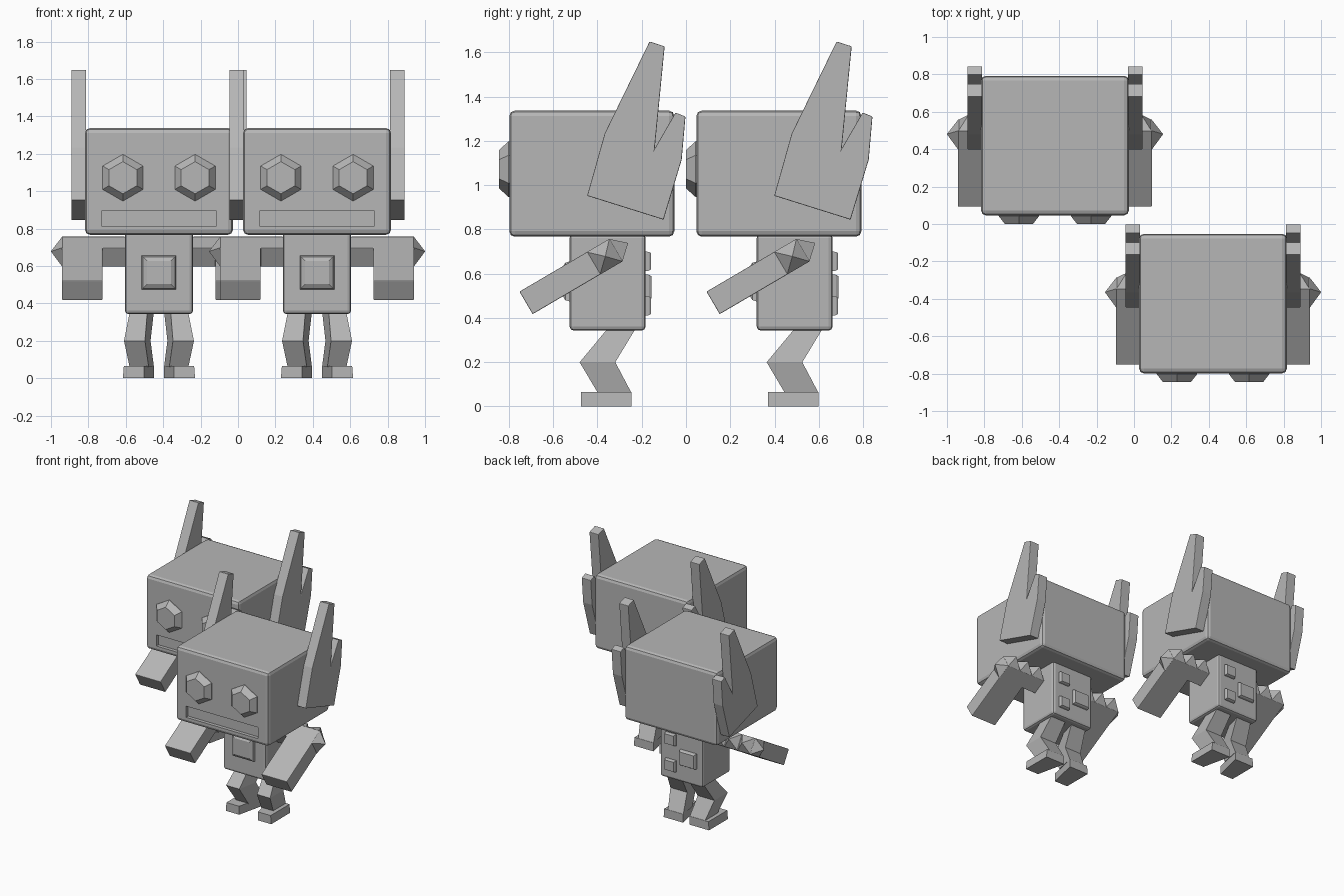
import bpy, bmesh, math
from mathutils import Vector

if "Cube" in bpy.data.objects:
    bpy.data.objects.remove(bpy.data.objects["Cube"])

grey = bpy.data.materials.new("plain grey")
grey.diffuse_color = (0.47, 0.47, 0.47, 1)
grey.use_nodes = True
grey.node_tree.nodes["Principled BSDF"].inputs["Base Color"].default_value = grey.diffuse_color


def finish(name, bm, origin, bevel=0):
    """Turn a bmesh into a named object, placed at the robot's origin."""
    bmesh.ops.recalc_face_normals(bm, faces=bm.faces)
    me = bpy.data.meshes.new(name)
    bm.to_mesh(me)
    bm.free()
    me.materials.append(grey)
    ob = bpy.data.objects.new(name, me)
    ob.location = origin
    bpy.context.collection.objects.link(ob)
    if bevel:
        m = ob.modifiers.new("bevel", 'BEVEL')
        m.width, m.segments = bevel, 2
    return ob


def loft(name, rings, origin, bevel=0):
    """Closed skin through equal-sized rings of points, capped at both ends."""
    bm = bmesh.new()
    loops = [[bm.verts.new(p) for p in ring] for ring in rings]
    n = len(loops[0])
    for a, b in zip(loops, loops[1:]):
        for i in range(n):
            j = (i + 1) % n
            bm.faces.new((a[i], a[j], b[j], b[i]))
    bm.faces.new(loops[0])
    bm.faces.new(loops[-1])
    return finish(name, bm, origin, bevel)


def rect(x0, x1, y0, y1, z):
    return [(x0, y0, z), (x1, y0, z), (x1, y1, z), (x0, y1, z)]


def box(name, x, y, z, origin, bevel=0):
    return loft(name, [rect(*x, *y, z[0]), rect(*x, *y, z[1])], origin, bevel)


def stud(name, cx, cz, hx, hz, y0, y1, taper, origin):
    """Tapered plate standing on a front or back wall, from y0 out to y1."""
    def ring(k, y):
        return [(cx + a * (hx - k), y, cz + b * (hz - k))
                for a, b in ((-1, -1), (1, -1), (1, 1), (-1, 1))]
    return loft(name, [ring(0, y0), ring(taper * 0.3, y1 + (y0 - y1) * 0.3), ring(taper, y1)], origin)


# slanted frame of the arms: u runs up and back, n is across the thickness
ANG = math.radians(30.4)
U = Vector((0, math.cos(ANG), math.sin(ANG)))
N = Vector((0, -math.sin(ANG), math.cos(ANG)))
ARM_END = Vector((0, 0.107, 0.707))
HALF = 0.059


def arm_pt(x, u, n):
    return Vector((x, 0, 0)) + ARM_END + U * u + N * n


def spike(name, base, tip, origin):
    bm = bmesh.new()
    b = [bm.verts.new(p) for p in base]
    t = bm.verts.new(tip)
    bm.faces.new(b)
    for i in range(4):
        bm.faces.new((b[i], b[(i + 1) % 4], t))
    finish(name, bm, origin)


EAR = [(-0.024, 0.952), (0.055, 1.233), (0.258, 1.649), (0.326, 1.627), (0.281, 1.165),
       (0.375, 1.328), (0.42, 1.31), (0.403, 1.115), (0.321, 0.844)]

# leg sections: z, front y, back y, outer x, inner x at front, inner x at back
LEG = [(0.36, 0.075, 0.2, 0.155, 0.062, 0.027), (0.2, -0.058, 0.103, 0.187, 0.075, 0.045),
       (0.06, 0.025, 0.177, 0.157, 0.055, 0.027)]
FOOT = [(0.065, -0.053, 0.177, 0.188, 0.08, 0.027), (0.0, -0.053, 0.177, 0.193, 0.08, 0.027)]


def leg_rings(sections, s):
    return [[(s * xo, yf, z), (s * xf, yf, z), (s * xb, yb, z), (s * xo, yb, z)]
            for z, yf, yb, xo, xf, xb in sections]


def robot(o):
    # head with recessed mouth slot
    head = box("head", (-0.395, 0.395), (-0.376, 0.37), (0.767, 1.337), o, 0.025)
    cutter = box("mouth_cutter", (-0.305, 0.305), (-0.5, -0.35), (0.812, 0.898), o)
    cutter.hide_render = True
    cutter.hide_set(True)
    cut = head.modifiers.new("mouth", 'BOOLEAN')
    cut.operation, cut.object, cut.solver = 'DIFFERENCE', cutter, 'EXACT'
    # torso, chest plate and back plates
    box("torso", (-0.182, 0.182), (-0.103, 0.24), (0.343, 0.78), o, 0.018)
    stud("chest_plate", 0, 0.565, 0.096, 0.094, -0.09, -0.137, 0.032, o)
    stud("back_plate_large", -0.065, 0.538, 0.07, 0.06, 0.23, 0.267, 0.01, o)
    for z in (0.656, 0.455):
        stud("back_plate_small", 0.085, z, 0.045, 0.045, 0.23, 0.265, 0.008, o)
    for s in (-1, 1):
        # hexagonal eyes
        loft("eye", [[(s * 0.193 + r * math.sin(i * math.pi / 3), y,
                       1.072 + r * math.cos(i * math.pi / 3)) for i in range(6)]
                     for r, y in ((0.125, -0.36), (0.125, -0.38), (0.086, -0.423))], o)
        # forked ears
        loft("ear", [[(s * x, y, z) for y, z in EAR] for x in (0.39, 0.468)], o, 0.004)
        # L-shaped arms, bent forward at the elbow
        plan = [(0.17, 0), (0.519, 0), (0.519, -0.472), (0.302, -0.472), (0.302, -0.12), (0.17, -0.12)]
        loft("arm", [[arm_pt(s * x, u, n) for x, u in plan] for n in (-HALF, HALF)], o, 0.004)
        # outer elbow spike and the row of spikes behind the upper arm
        sq = ((-1, -1), (1, -1), (1, 1), (-1, 1))
        spike("elbow_spike", [arm_pt(s * 0.517, -0.06 + a * 0.059, b * HALF) for a, b in sq],
              arm_pt(s * 0.578, -0.057, 0), o)
        for i in range(3):
            x = 0.24 + i * 0.111
            w = 0.055
            spike("arm_spike", [arm_pt(s * (x - 0.001 + a * w), -0.002, b * HALF) for a, b in sq],
                  arm_pt(s * x, 0.063, 0), o)
        # bent legs and feet
        loft("leg", leg_rings(LEG, s), o)
        loft("foot", leg_rings(FOOT, s), o)


# two robots, one ahead to the right and one behind to the left
robot((0.4225, -0.4225, 0))
robot((-0.4225, 0.4225, 0))
